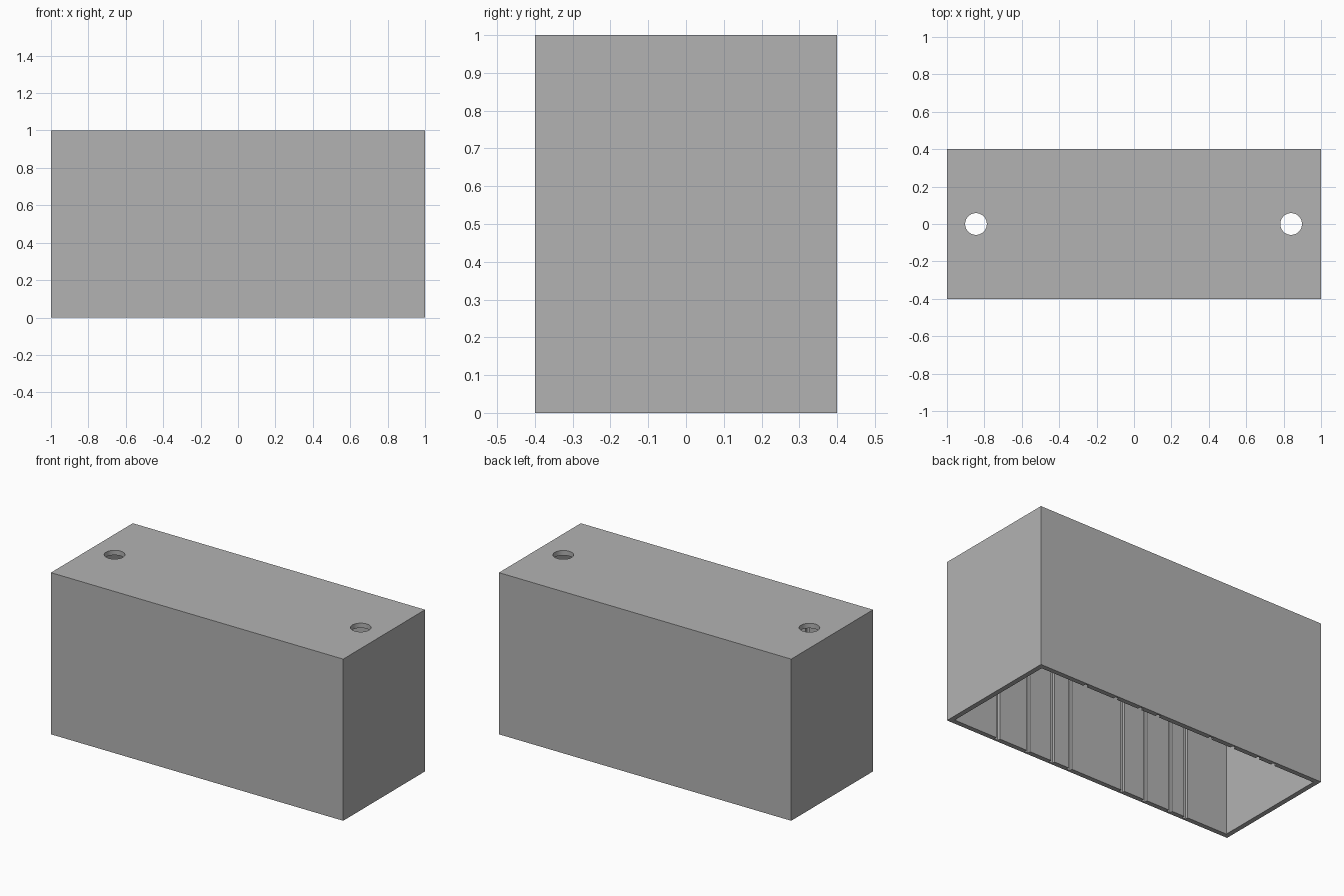
import bpy
import bmesh

old = bpy.data.objects.get("Cube")
if old:
    bpy.data.objects.remove(old, do_unlink=True)

LENGTH, DEPTH, HEIGHT = 2.0, 0.8, 1.0
WALL = 0.03
SLOT_WIDTH, SLOT_DEPTH = 0.025, 0.018
SLOT_X = (-0.68, -0.57, -0.39, -0.23, 0.145, 0.27, 0.445, 0.66)
HOLE_X = (-0.845, 0.84)
HOLE_RADIUS = 0.058

grey = bpy.data.materials.new("light_grey")
grey.use_nodes = True
grey.diffuse_color = (0.45, 0.45, 0.45, 1)
grey.node_tree.nodes["Principled BSDF"].inputs["Base Color"].default_value = grey.diffuse_color


def prism(name, outline, z0, z1):
    """Extrude a closed xy outline from z0 to z1."""
    bm = bmesh.new()
    face = bm.faces.new([bm.verts.new((x, y, z0)) for x, y in outline])
    top = bmesh.ops.extrude_face_region(bm, geom=[face])["geom"]
    for v in top:
        if isinstance(v, bmesh.types.BMVert):
            v.co.z = z1
    bmesh.ops.recalc_face_normals(bm, faces=bm.faces)
    mesh = bpy.data.meshes.new(name)
    bm.to_mesh(mesh)
    bm.free()
    mesh.materials.append(grey)
    obj = bpy.data.objects.new(name, mesh)
    bpy.context.collection.objects.link(obj)
    return obj


def cut(target, cutter):
    """Subtract the cutter, apply the result and discard the cutter."""
    cutter.hide_render = True
    mod = target.modifiers.new("cut", "BOOLEAN")
    mod.operation = "DIFFERENCE"
    mod.solver = "EXACT"
    mod.object = cutter
    bpy.context.view_layer.objects.active = target
    bpy.ops.object.modifier_apply(modifier=mod.name)
    bpy.data.objects.remove(cutter, do_unlink=True)


# Outer enclosure
hx, hy = LENGTH / 2, DEPTH / 2
box = prism("enclosure", [(-hx, -hy), (hx, -hy), (hx, hy), (-hx, hy)], 0, HEIGHT)

# Open-bottomed cavity with matching card slots in both long walls
ix, iy = hx - WALL, hy - WALL
edge = [(-ix, -iy)]
for x in SLOT_X:
    a, b = x - SLOT_WIDTH / 2, x + SLOT_WIDTH / 2
    edge += [(a, -iy), (a, -iy - SLOT_DEPTH), (b, -iy - SLOT_DEPTH), (b, -iy)]
edge.append((ix, -iy))
outline = edge + [(x, -y) for x, y in reversed(edge)]
cut(box, prism("cavity_cutter", outline, -0.1, HEIGHT - WALL))

# Round holes through the top
for x in HOLE_X:
    bpy.ops.mesh.primitive_cylinder_add(vertices=48, radius=HOLE_RADIUS, depth=0.2,
                                        location=(x, 0, HEIGHT))
    cutter = bpy.context.object
    cutter.name = "hole_cutter"
    cutter.data.materials.append(grey)
    cut(box, cutter)

# Smooth the hole walls, keep the box edges crisp
bpy.ops.object.select_all(action="DESELECT")
box.select_set(True)
bpy.context.view_layer.objects.active = box
bpy.ops.object.shade_smooth_by_angle()
